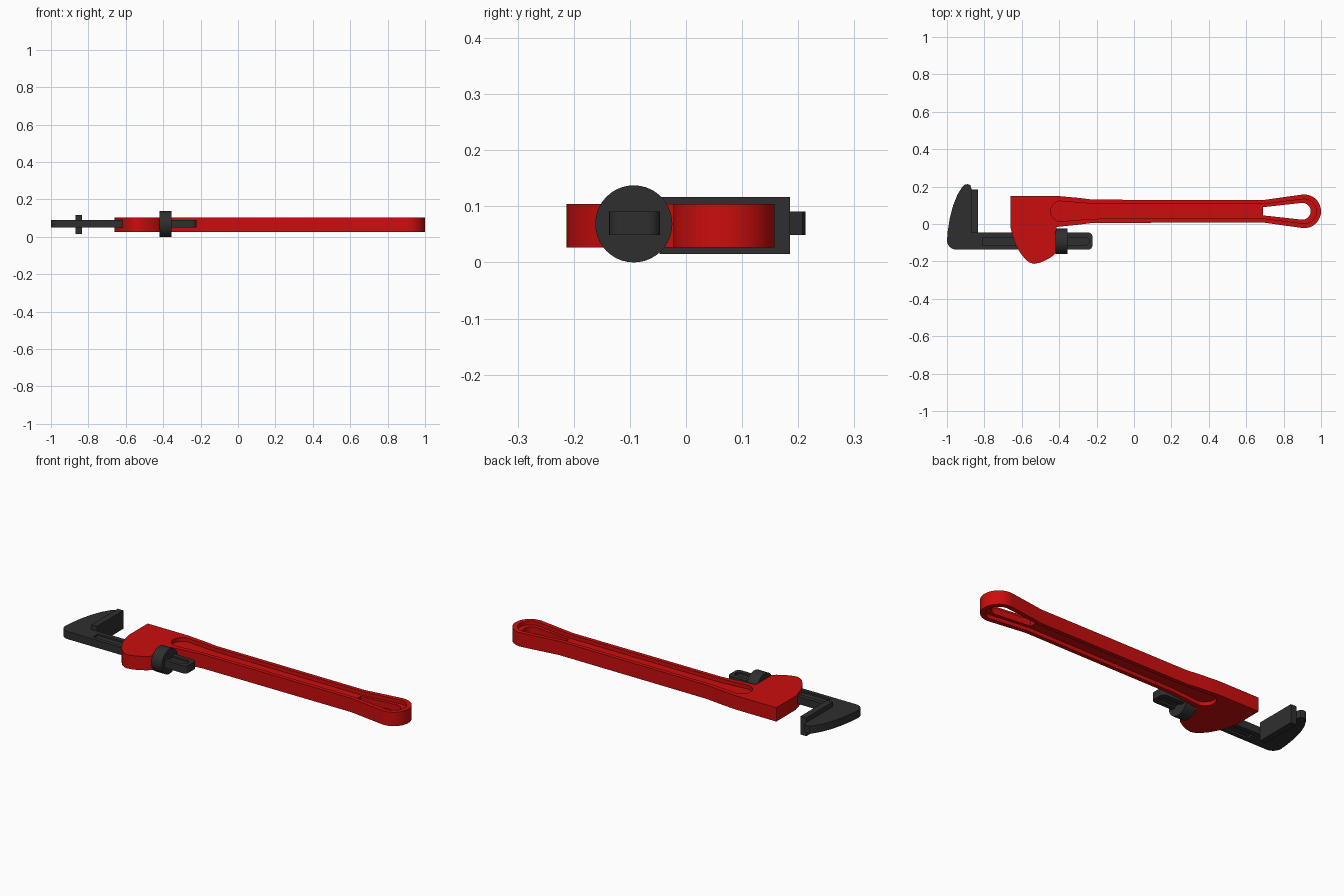
import bpy, bmesh, math
from mathutils import Matrix

cube = bpy.data.objects.get("Cube")
if cube:
    bpy.data.objects.remove(cube, do_unlink=True)

AXIS = 0.068        # centre line of the handle in y
SHANK_Y = -0.093    # centre line of the sliding shank in y


def material(name, rgb):
    m = bpy.data.materials.new(name)
    m.use_nodes = True
    m.diffuse_color = (*rgb, 1)
    m.node_tree.nodes["Principled BSDF"].inputs["Base Color"].default_value = (*rgb, 1)
    return m


red = material("red paint", (0.6, 0.004, 0.004))
steel = material("dark steel", (0.028, 0.028, 0.028))


def make(name, bm, mat):
    bmesh.ops.recalc_face_normals(bm, faces=bm.faces[:])
    me = bpy.data.meshes.new(name)
    bm.to_mesh(me)
    bm.free()
    me.materials.append(mat)
    ob = bpy.data.objects.new(name, me)
    bpy.context.collection.objects.link(ob)
    return ob


def prism(name, outline, z0, z1, mat):
    """Extrude a flat outline from z0 up to z1."""
    bm = bmesh.new()
    face = bm.faces.new([bm.verts.new((x, y, z0)) for x, y in outline])
    up = bmesh.ops.extrude_face_region(bm, geom=[face])["geom"]
    verts = [v for v in up if isinstance(v, bmesh.types.BMVert)]
    bmesh.ops.translate(bm, verts=verts, vec=(0, 0, z1 - z0))
    return make(name, bm, mat)


def arc(cx, cy, r, start, end, n=20):
    angles = [math.radians(start + (end - start) * i / n) for i in range(n + 1)]
    return [(cx + r * math.cos(a), cy + r * math.sin(a)) for a in angles]


def slot(stations, end_x, end_r, start=None):
    """Outline symmetric about the handle axis with a round right end."""
    low = [(x, AXIS - h) for x, h in stations]
    high = [(x, AXIS + h) for x, h in reversed(stations)]
    left = arc(start[0], AXIS, start[1], 97, 263) if start else []
    return low + arc(end_x, AXIS, end_r, -97, 97) + high + left


def cut(target, cutters):
    bpy.context.view_layer.objects.active = target
    for c in cutters:
        mod = target.modifiers.new("cut", 'BOOLEAN')
        mod.operation = 'DIFFERENCE'
        mod.solver = 'EXACT'
        mod.object = c
        bpy.ops.object.modifier_apply(modifier=mod.name)
        bpy.data.objects.remove(c, do_unlink=True)


def smooth(*objects):
    bpy.ops.object.select_all(action='DESELECT')
    for ob in objects:
        ob.select_set(True)
    bpy.context.view_layer.objects.active = objects[0]
    bpy.ops.object.shade_smooth_by_angle(angle=math.radians(30))


# Handle and head in one casting
head = [(-0.41, 0.15), (-0.66, 0.15), (-0.66, -0.02), (-0.65, -0.06), (-0.635, -0.105),
        (-0.61, -0.152), (-0.58, -0.19), (-0.56, -0.205), (-0.535, -0.213),
        (-0.5, -0.206), (-0.465, -0.19), (-0.435, -0.172), (-0.415, -0.15), (-0.415, -0.016)]
body = slot([(-0.3, 0.072), (-0.22, 0.062), (0.69, 0.06)], 0.91, 0.09) + head
handle = prism("handle_and_head", body, 0.027, 0.104, red)

# Recess on both faces and the hanging hole
recess = slot([(-0.22, 0.04), (0.69, 0.038)], 0.91, 0.065, (-0.39, 0.055))
hole = slot([(0.69, 0.022)], 0.9, 0.045)
cut(handle, [prism("top_recess", recess, 0.083, 0.2, red),
             prism("bottom_recess", recess, -0.1, 0.048, red),
             prism("hanging_hole", hole, -0.1, 0.2, red)])

# Hook jaw with its sliding shank
hook = (arc(-0.245, -0.069, 0.023, 90, 0, 6) + arc(-0.245, -0.114, 0.023, 0, -90, 6)
        + arc(-0.95, -0.087, 0.05, -90, -180, 8)
        + [(-0.996, -0.04), (-0.985, 0.03), (-0.967, 0.1), (-0.945, 0.155), (-0.92, 0.196),
           (-0.907, 0.21), (-0.89, 0.213), (-0.875, 0.208), (-0.868, 0.185),
           (-0.845, 0.185), (-0.845, -0.046)])
jaw = prism("hook_jaw_and_shank", hook, 0.049, 0.091, steel)

# Long groove on both faces of the shank
groove = [(-0.81, -0.115), (-0.255, -0.115), (-0.24, -0.1), (-0.24, -0.086),
          (-0.255, -0.071), (-0.81, -0.071)]
cut(jaw, [prism("top_groove", groove, 0.081, 0.2, steel),
          prism("bottom_groove", groove, -0.1, 0.059, steel)])

# Wide gripping plate of the hook jaw
plate = prism("jaw_plate", [(-0.869, -0.047), (-0.834, -0.047), (-0.834, 0.185),
                            (-0.869, 0.185)], 0.015, 0.117, steel)

# Round adjusting nut
bm = bmesh.new()
turn = Matrix.Translation((-0.387, SHANK_Y, 0.0687)) @ Matrix.Rotation(math.pi / 2, 4, 'Y')
bmesh.ops.create_cone(bm, cap_ends=True, segments=40, radius1=0.0687, radius2=0.0687,
                      depth=0.064, matrix=turn)
nut = make("adjusting_nut", bm, steel)

smooth(handle, jaw, plate, nut)
